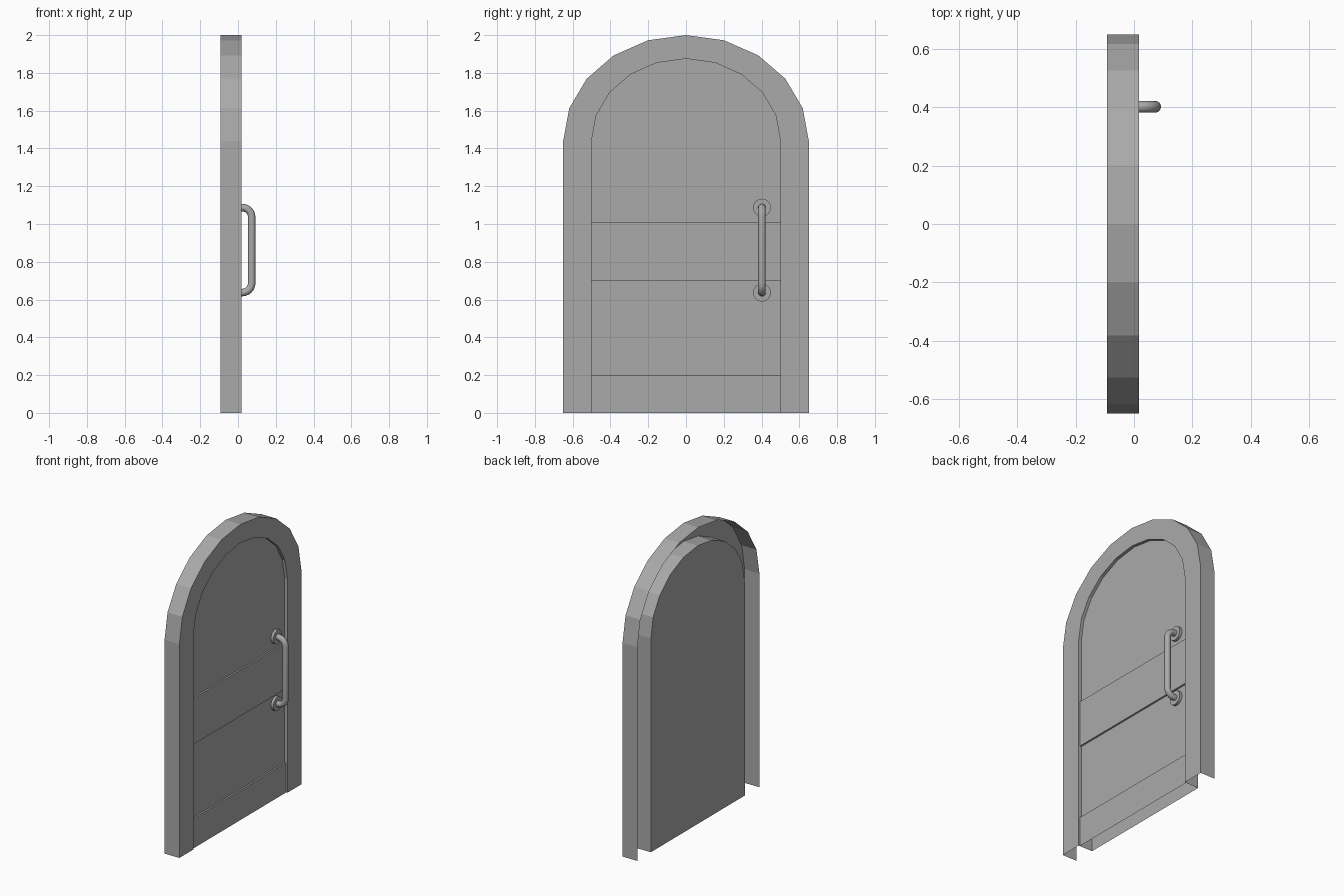
import bpy, bmesh, math
from mathutils import Vector, Matrix

cube = bpy.data.objects.get("Cube")
if cube:
    bpy.data.objects.remove(cube)

grey = bpy.data.materials.new("plain grey")
grey.use_nodes = True
colour = (0.4, 0.4, 0.4, 1)
grey.diffuse_color = colour
grey.node_tree.nodes["Principled BSDF"].inputs["Base Color"].default_value = colour

# Depths along x, from back to front
BACK, DOOR_BACK, PANEL, RAIL, FRONT = -0.0925, -0.088, -0.003, 0.009, 0.018
SPRING = 1.44                      # height where the arch starts
OUTER, INNER = (0.65, 0.56), (0.5, 0.435)


def finish(name, bm):
    mesh = bpy.data.meshes.new(name)
    bm.to_mesh(mesh)
    bm.free()
    mesh.materials.append(grey)
    obj = bpy.data.objects.new(name, mesh)
    bpy.context.collection.objects.link(obj)
    return obj


def arch(bm, size, x, legs=True):
    """Row of vertices along an arch, with or without its straight legs."""
    pts = [(size[0] * math.cos(math.pi * i / 10),
            SPRING + size[1] * math.sin(math.pi * i / 10)) for i in range(11)]
    if legs:
        pts = [(size[0], 0)] + pts + [(-size[0], 0)]
    return [bm.verts.new((x, y, z)) for y, z in pts]


def bridge(bm, a, b):
    for i in range(len(a) - 1):
        bm.faces.new((a[i], a[i + 1], b[i + 1], b[i]))


def smooth(obj):
    bpy.ops.object.select_all(action="DESELECT")
    obj.select_set(True)
    bpy.context.view_layer.objects.active = obj
    bpy.ops.object.shade_smooth_by_angle(angle=math.radians(40))


# Arched frame: outer wall, front face and inner return, open at the back
bm = bmesh.new()
rows = [arch(bm, OUTER, BACK), arch(bm, OUTER, FRONT),
        arch(bm, INNER, FRONT), arch(bm, INNER, PANEL)]
for a, b in zip(rows, rows[1:]):
    bridge(bm, b, a)
finish("arched_frame", bm)

# Door leaf: side wall and back, open underneath
bm = bmesh.new()
edge, rear = arch(bm, INNER, PANEL), arch(bm, INNER, DOOR_BACK)
bridge(bm, edge, rear)
bm.faces.new(rear[::-1])
# Stepped front with two raised rails, then the arched top
profile = [(RAIL, 0), (RAIL, 0.2), (PANEL, 0.2), (PANEL, 0.7),
           (RAIL, 0.7), (RAIL, 1.01), (PANEL, 1.01), (PANEL, SPRING)]
left, right = ([bm.verts.new((x, s * INNER[0], z)) for x, z in profile]
               for s in (-1, 1))
bridge(bm, right, left)
bm.faces.new(arch(bm, INNER, PANEL, legs=False))
finish("door_leaf", bm)

# Pull handle: round bar with rounded corners
HY, LOW, HIGH, REACH, BEND = 0.402, 0.637, 1.087, 0.0725, 0.05
path = [(PANEL, LOW)]
for z, side, start in ((LOW + BEND, 1, -90), (HIGH - BEND, 1, 0)):
    for i in range(7):
        t = math.radians(start + 15 * i)
        path.append((REACH - BEND + BEND * math.cos(t), z + BEND * math.sin(t)))
path.append((PANEL, HIGH))

bm = bmesh.new()
rings = []
for i, (x, z) in enumerate(path):
    x0, z0 = path[max(i - 1, 0)]
    x1, z1 = path[min(i + 1, len(path) - 1)]
    across = Vector((z1 - z0, 0, x0 - x1)).normalized()
    ring = [bm.verts.new(Vector((x, HY, z)) + 0.02 * (
        across * math.cos(a) + Vector((0, math.sin(a), 0))))
        for a in (math.tau * k / 16 for k in range(16))]
    rings.append(ring + ring[:1])
for a, b in zip(rings, rings[1:]):
    bridge(bm, a, b)
bmesh.ops.recalc_face_normals(bm, faces=bm.faces)
smooth(finish("pull_handle", bm))

# Round mounting plates at both ends of the handle
for name, z in (("lower_handle_plate", LOW), ("upper_handle_plate", HIGH)):
    bm = bmesh.new()
    place = Matrix.Translation(((PANEL + 0.015) / 2, HY, z)) @ Matrix.Rotation(math.pi / 2, 4, "Y")
    bmesh.ops.create_cone(bm, cap_ends=True, segments=32, radius1=0.047,
                          radius2=0.047, depth=0.015 - PANEL, matrix=place)
    smooth(finish(name, bm))
